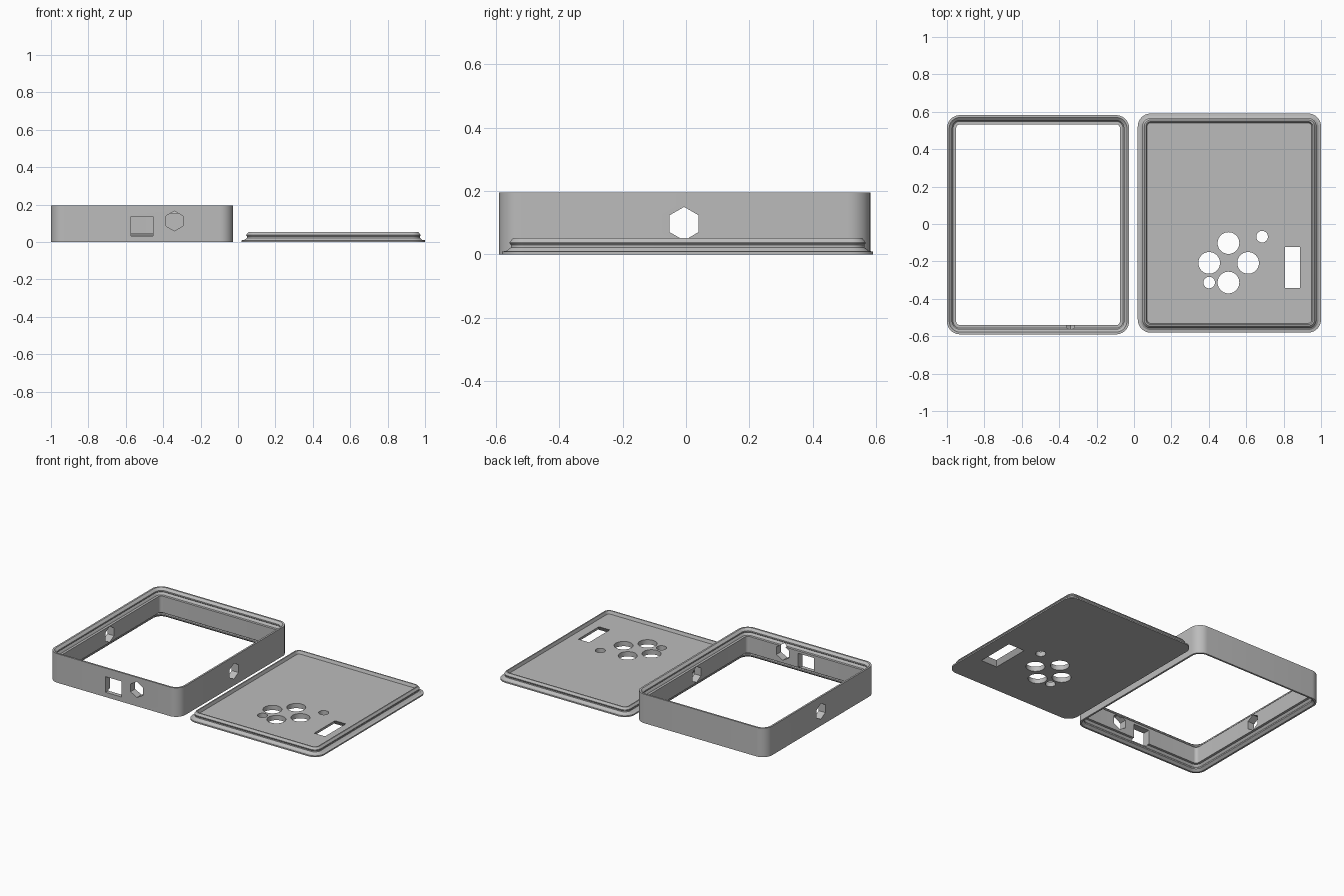
import bpy, bmesh, math
from mathutils import Vector

if "Cube" in bpy.data.objects:
    bpy.data.objects.remove(bpy.data.objects["Cube"])

grey = bpy.data.materials.new("grey")
grey.diffuse_color = (0.5, 0.5, 0.5, 1)
grey.use_nodes = True
grey.node_tree.nodes["Principled BSDF"].inputs["Base Color"].default_value = grey.diffuse_color

CORNER = 0.07
SEGS = 10


def make_object(name, bm):
    bmesh.ops.recalc_face_normals(bm, faces=bm.faces[:])
    mesh = bpy.data.meshes.new(name)
    bm.to_mesh(mesh)
    bm.free()
    mesh.materials.append(grey)
    obj = bpy.data.objects.new(name, mesh)
    bpy.context.collection.objects.link(obj)
    return obj


def rounded_loop(bm, centre, half, inset, z):
    """One rounded rectangle, shrunk by inset, at height z."""
    r = max(CORNER - inset, 0.02)
    hx, hy = half[0] - inset - r, half[1] - inset - r
    loop = []
    for q, (sx, sy) in enumerate([(1, 1), (-1, 1), (-1, -1), (1, -1)]):
        for i in range(SEGS + 1):
            a = (q + i / SEGS) * math.pi / 2
            loop.append(bm.verts.new((centre[0] + sx * hx + r * math.cos(a),
                                      centre[1] + sy * hy + r * math.sin(a), z)))
    return loop


def sweep(name, centre, half, profile, closed):
    """Carry an (inset, z) profile round a rounded rectangle."""
    bm = bmesh.new()
    loops = [rounded_loop(bm, centre, half, i, z) for i, z in profile]
    pairs = list(zip(loops, loops[1:]))
    if closed:
        pairs.append((loops[-1], loops[0]))
    else:
        bm.faces.new(loops[0])
        bm.faces.new(loops[-1])
    for a, b in pairs:
        for i in range(len(a)):
            j = (i + 1) % len(a)
            bm.faces.new((a[i], a[j], b[j], b[i]))
    return make_object(name, bm)


def prism(name, centre, axis, depth, r, sides, r_end=None, scale=(1, 1, 1)):
    """Cutter whose sides run along the given axis."""
    bm = bmesh.new()
    bmesh.ops.create_cone(bm, cap_ends=True, segments=sides, radius1=r,
                          radius2=r if r_end is None else r_end, depth=depth)
    if sides == 4:
        bmesh.ops.rotate(bm, verts=bm.verts, matrix=Vector((1, 0)).to_3d()
                         .rotation_difference(Vector((1, 1, 0))).to_matrix())
    for v in bm.verts:
        x, y, z = v.co.x * scale[0], v.co.y * scale[1], v.co.z
        v.co = Vector(centre) + Vector({"x": (z, x, y), "y": (x, z, y),
                                        "z": (x, y, z)}[axis])
    return make_object(name, bm)


def taper_box(name, x, y, z0, z1, flare):
    """Rectangular cutter that widens downwards."""
    bm = bmesh.new()
    bmesh.ops.create_cube(bm, size=1)
    for v in bm.verts:
        g = flare if v.co.z < 0 else 0
        v.co = (x[v.co.x > 0] + math.copysign(g, v.co.x),
                y[v.co.y > 0] + math.copysign(g, v.co.y), z1 if v.co.z > 0 else z0)
    return make_object(name, bm)


def cut(obj, cutters):
    for c in cutters:
        m = obj.modifiers.new("hole", "BOOLEAN")
        m.operation, m.solver, m.object = "DIFFERENCE", "EXACT", c
    bpy.context.view_layer.objects.active = obj
    for m in obj.modifiers[:]:
        bpy.ops.object.modifier_apply(modifier=m.name)
    for c in cutters:
        bpy.data.objects.remove(c)
    bpy.ops.object.select_all(action="DESELECT")
    obj.select_set(True)
    bpy.ops.object.shade_smooth_by_angle(angle=math.radians(25))


# Case frame: the same snap-fit recess at the top and bottom rims
H = 0.195
rim = [(0, H), (0.012, H), (0.028, H - 0.014), (0.028, H - 0.022),
       (0.023, H - 0.027), (0.028, H - 0.032), (0.033, H - 0.042), (0.049, H - 0.042)]
frame = sweep("case_frame", (-0.513, -0.004), (0.487, 0.586),
              rim + [(i, H - z) for i, z in reversed(rim)], True)
cut(frame, [
    prism("left_right_hex_cutter", (-0.513, -0.006, 0.097), "x", 1.2, 0.053, 6),
    prism("front_hex_cutter", (-0.34, -0.55, 0.112), "y", 0.2, 0.053, 6),
    taper_box("front_port_cutter", (-0.572, -0.455), (-0.65, -0.45), 0.032, 0.137, 0),
])

# Lid: thin flange, snap ridge and a lower floor
lid = sweep("lid", (0.51, 0.005), (0.49, 0.586),
            [(0, 0), (0, 0.009), (0.014, 0.011), (0.028, 0.022), (0.028, 0.03),
             (0.024, 0.035), (0.024, 0.038), (0.028, 0.043), (0.035, 0.052),
             (0.043, 0.052), (0.05, 0.032)], False)
holes = [(0.505, -0.102, 0.058), (0.402, -0.208, 0.058), (0.61, -0.208, 0.058),
         (0.505, -0.313, 0.058), (0.685, -0.068, 0.031), (0.402, -0.313, 0.031)]
cut(lid, [prism("round_hole_cutter", (x, y, 0.02), "z", 0.2, r, 40) for x, y, r in holes]
    + [taper_box("display_cutter", (0.809, 0.887), (-0.342, -0.125), -0.001, 0.034, 0.022)])
